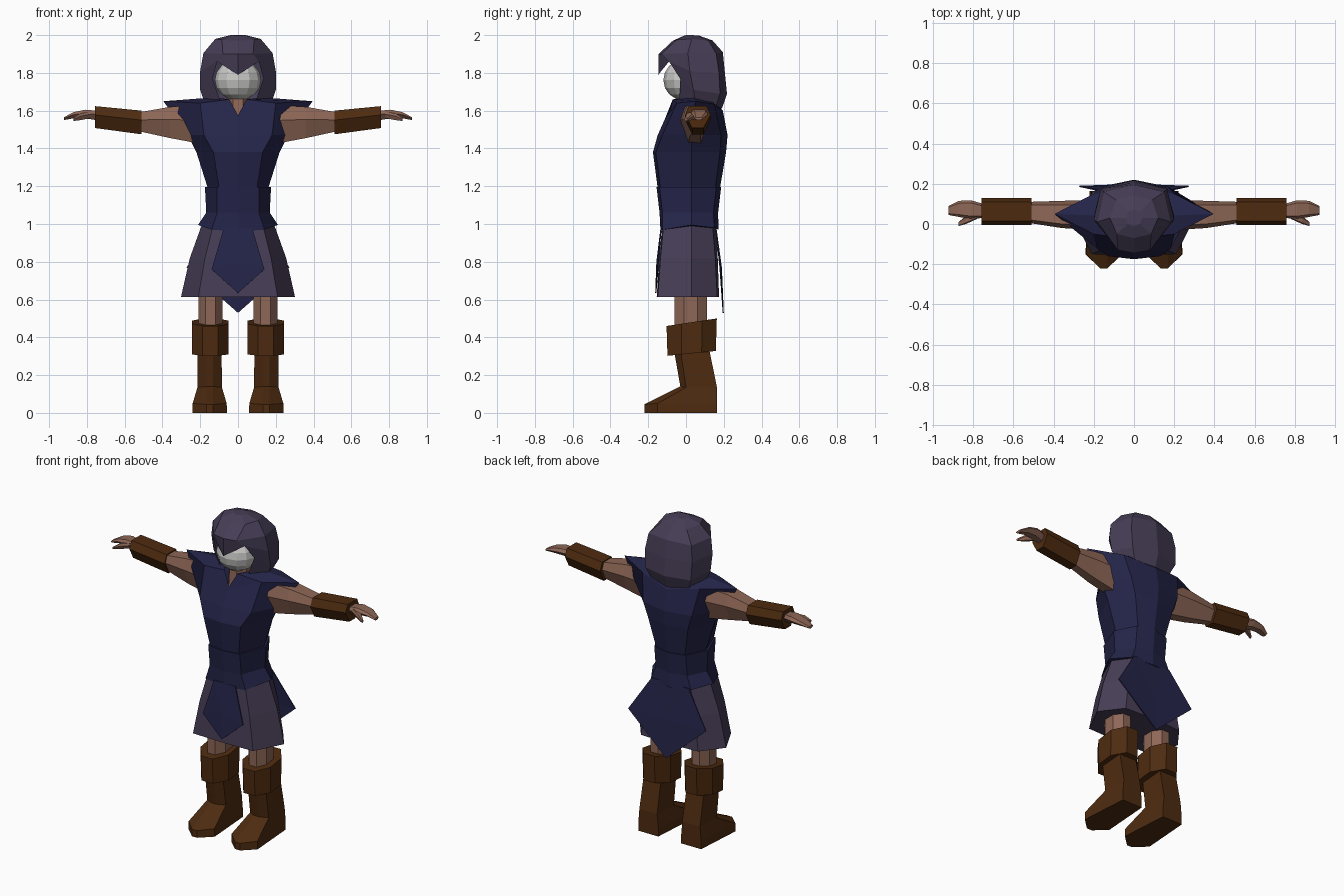
import bpy, bmesh, math


def material(name, rgb):
    m = bpy.data.materials.new(name)
    m.diffuse_color = (*rgb, 1)
    return m


NAVY = material("navy cloth", (0.018, 0.018, 0.068))
PLUM = material("plum cloth", (0.062, 0.047, 0.092))
LEATHER = material("brown leather", (0.076, 0.024, 0.005))
SKIN = material("skin", (0.27, 0.135, 0.093))
PALE = material("pale mask", (0.56, 0.56, 0.55))


def finish(name, bm, mat, mirror=False, thickness=0):
    bmesh.ops.delete(bm, geom=[v for v in bm.verts if not v.link_faces], context='VERTS')
    bmesh.ops.recalc_face_normals(bm, faces=bm.faces)
    me = bpy.data.meshes.new(name)
    bm.to_mesh(me)
    bm.free()
    me.materials.append(mat)
    ob = bpy.data.objects.new(name, me)
    bpy.context.collection.objects.link(ob)
    if thickness:
        s = ob.modifiers.new("thickness", 'SOLIDIFY')
        s.thickness = thickness
    if mirror:
        ob.modifiers.new("mirror", 'MIRROR')
    return ob


def loft(name, rings, mat, mirror=False, caps=(True, True), skip=None):
    """Join closed rings of equal length with quads and optional end caps."""
    bm = bmesh.new()
    vs = [[bm.verts.new(p) for p in r] for r in rings]
    n = len(rings[0])
    for i in range(len(vs) - 1):
        for j in range(n):
            if skip and skip(i, j):
                continue
            k = (j + 1) % n
            bm.faces.new((vs[i][j], vs[i][k], vs[i + 1][k], vs[i + 1][j]))
    if caps[0]:
        bm.faces.new(vs[0])
    if caps[1]:
        bm.faces.new(vs[-1])
    return finish(name, bm, mat, mirror)


def full(half):
    """Front-to-back half ring, reflected into a full ring."""
    return half + [(-x, y, z) for x, y, z in half[-2:0:-1]]


def body_ring(z, yf, x1, y1, xs, x2, y2, yb):
    return full([(0, yf, z), (x1, y1, z), (xs, 0.03, z), (x2, y2, z), (0, yb, z)])


def plate(name, outline, mat):
    bm = bmesh.new()
    hub = bm.verts.new(outline[0])
    vs = [bm.verts.new(p) for p in outline[1:]]
    for i in range(len(vs)):
        bm.faces.new((hub, vs[i], vs[(i + 1) % len(vs)]))
    return finish(name, bm, mat, thickness=0.006)


# Tunic with pointed shoulders and a V neck
loft("tunic", [
    full([(0, -0.09, 1.575), (0.045, -0.07, 1.66), (0.13, 0.04, 1.67),
          (0.1, 0.14, 1.65), (0, 0.17, 1.63)]),
    full([(0, -0.11, 1.56), (0.2, -0.05, 1.64), (0.395, 0.05, 1.65),
          (0.2, 0.15, 1.635), (0, 0.195, 1.6)]),
    body_ring(1.47, -0.15, 0.18, -0.125, 0.265, 0.17, 0.185, 0.22),
    body_ring(1.38, -0.175, 0.13, -0.16, 0.22, 0.14, 0.18, 0.212),
    body_ring(1.19, -0.15, 0.1, -0.135, 0.16, 0.1, 0.155, 0.18),
    body_ring(1.05, -0.13, 0.1, -0.12, 0.155, 0.1, 0.14, 0.16),
], NAVY, caps=(False, True))

# Sash with flared lower edge
loft("sash", [
    body_ring(1.195, -0.156, 0.11, -0.14, 0.175, 0.11, 0.16, 0.186),
    body_ring(1.06, -0.14, 0.11, -0.125, 0.168, 0.11, 0.145, 0.17),
    full([(0, -0.135, 0.96), (0.14, -0.125, 0.97), (0.212, 0.03, 0.995),
          (0.14, 0.15, 0.98), (0, 0.172, 0.97)]),
], NAVY)

# Skirt and its hanging panels
loft("skirt", [
    body_ring(1.0, -0.125, 0.13, -0.118, 0.19, 0.13, 0.14, 0.16),
    body_ring(0.82, -0.142, 0.175, -0.135, 0.255, 0.17, 0.155, 0.168),
    body_ring(0.613, -0.155, 0.21, -0.15, 0.302, 0.2, 0.165, 0.175),
], PLUM)
plate("front_panel", [(0, -0.157, 0.8), (-0.075, -0.135, 0.98), (0.075, -0.135, 0.98),
                      (0.14, -0.152, 0.76), (0, -0.163, 0.635), (-0.14, -0.152, 0.76)], NAVY)
plate("back_panel", [(0, 0.183, 0.77), (-0.13, 0.16, 0.99), (0.13, 0.16, 0.99),
                     (0.272, 0.19, 0.77), (0, 0.2, 0.53), (-0.272, 0.19, 0.77)], NAVY)

# Hood: crown to hem, with the face opening skipped at the front
hood = [
    [(0, -0.01, 1.997), (0.03, 0, 2.0), (0.04, 0.03, 2.0), (0.03, 0.06, 1.998), (0, 0.07, 1.997)],
    [(0, -0.07, 1.97), (0.085, -0.05, 1.975), (0.12, 0.03, 1.98), (0.09, 0.12, 1.97), (0, 0.14, 1.972)],
    [(0, -0.145, 1.9), (0.08, -0.13, 1.9), (0.183, 0.01, 1.905), (0.15, 0.16, 1.9), (0, 0.195, 1.91)],
    [(0, -0.147, 1.79), (0.11, -0.09, 1.86), (0.2, 0.02, 1.81), (0.165, 0.175, 1.8), (0, 0.206, 1.8)],
    [(0, 0, 1.77), (0.135, -0.03, 1.77), (0.2, 0.04, 1.71), (0.16, 0.18, 1.69), (0, 0.217, 1.69)],
    [(0, 0, 1.64), (0.09, -0.035, 1.64), (0.175, 0.05, 1.635), (0.13, 0.16, 1.625), (0, 0.19, 1.61)],
]
loft("hood", [full(h) for h in hood], PLUM, caps=(True, False),
     skip=lambda i, j: i >= 3 and j in (0, 7))

# Mask and neck
bm = bmesh.new()
bmesh.ops.create_uvsphere(bm, u_segments=12, v_segments=8, radius=1)
for v in bm.verts:
    v.co = (v.co.x * 0.123, v.co.y * 0.11 - 0.01, v.co.z * 0.108 + 1.762)
finish("mask", bm, PALE)


def disc(cx, cy, z, rx, ry, n, tilt=0):
    ring = []
    for i in range(n):
        a = 2 * math.pi * (i + 0.5) / n
        dy = ry * math.sin(a) / math.cos(math.pi / n)
        ring.append((cx + rx * math.cos(a) / math.cos(math.pi / n), cy + dy, z + tilt * dy))
    return ring


loft("neck", [disc(0, 0.03, 1.5, 0.065, 0.09, 8), disc(0, 0.03, 1.71, 0.06, 0.075, 8)], SKIN)


# Arms: each ring spans y0..y1 and z0..z1, narrower underneath
def arm_ring(x, y0, y1, z0, z1):
    w, h = y1 - y0, z1 - z0
    return [(x, y0 + w * u, z0 + h * v) for u, v in
            ((0.15, 1), (0.85, 1), (1, 0.6), (0.72, 0), (0.28, 0), (0, 0.6))]


loft("arm", [arm_ring(0.2, -0.03, 0.12, 1.425, 1.63), arm_ring(0.36, -0.02, 0.115, 1.455, 1.62),
             arm_ring(0.52, 0.005, 0.11, 1.49, 1.592)], SKIN, mirror=True)
loft("bracer", [arm_ring(0.51, -0.005, 0.13, 1.475, 1.6),
                arm_ring(0.757, -0.005, 0.13, 1.508, 1.624)], LEATHER, mirror=True)
loft("hand", [arm_ring(0.75, 0.03, 0.1, 1.55, 1.6), arm_ring(0.81, 0.025, 0.118, 1.56, 1.605),
              arm_ring(0.87, 0.035, 0.115, 1.56, 1.592),
              arm_ring(0.922, 0.045, 0.09, 1.55, 1.565)], SKIN, mirror=True)
loft("thumb", [arm_ring(0.78, 0.025, 0.07, 1.56, 1.595), arm_ring(0.835, 0.0, 0.04, 1.55, 1.585),
               arm_ring(0.872, -0.01, 0.01, 1.545, 1.56)], SKIN, mirror=True)

# Legs and boots
loft("leg", [disc(0.145, 0.025, 0.44, 0.063, 0.085, 8),
             disc(0.145, 0.025, 0.66, 0.063, 0.085, 8)], SKIN, mirror=True)
loft("boot_cuff", [disc(0.147, 0.03, 0.315, 0.097, 0.128, 8, 0.1),
                   disc(0.147, 0.03, 0.48, 0.097, 0.133, 8, 0.15)], LEATHER, mirror=True)


def boot_ring(toe, side, heel, hw, bw):
    """Toe, side and heel are (y, z) pairs; hw and bw are half widths."""
    right = [(0.018, *toe), (hw, *side), (bw, *heel)]
    return [(0.15 + x, y, z) for x, y, z in right] + \
           [(0.15 - x, y, z) for x, y, z in right[::-1]]


loft("boot", [
    boot_ring((-0.22, 0), (-0.15, 0), (0.163, 0), 0.092, 0.07),
    boot_ring((-0.22, 0.045), (-0.15, 0.05), (0.163, 0.05), 0.09, 0.07),
    boot_ring((-0.03, 0.14), (0.0, 0.135), (0.163, 0.14), 0.065, 0.062),
    boot_ring((-0.065, 0.34), (-0.03, 0.34), (0.12, 0.35), 0.063, 0.06),
], LEATHER, mirror=True)
